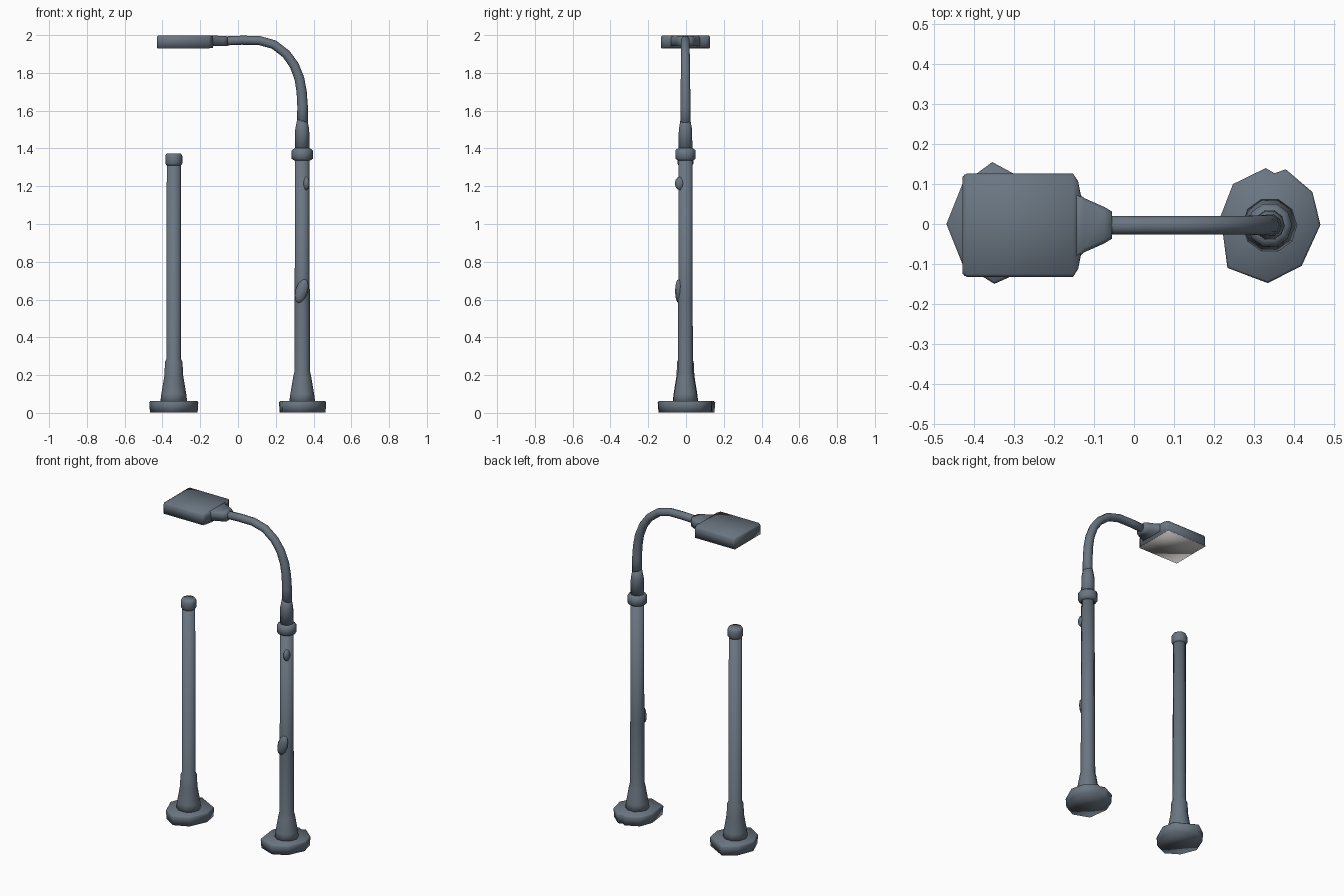
import bpy, bmesh, math
from mathutils import Vector

if "Cube" in bpy.data.objects:
    bpy.data.objects.remove(bpy.data.objects["Cube"])


def material(name, rgb):
    m = bpy.data.materials.new(name)
    m.diffuse_color = (*rgb, 1)
    m.use_nodes = True
    m.node_tree.nodes["Principled BSDF"].inputs["Base Color"].default_value = m.diffuse_color
    return m


METAL = material("slate metal", (0.145, 0.18, 0.22))
LENS = material("pale grey lens", (0.56, 0.53, 0.51))


def finish(name, bm, mat=METAL, angle=180):
    bmesh.ops.recalc_face_normals(bm, faces=bm.faces)
    me = bpy.data.meshes.new(name)
    bm.to_mesh(me)
    bm.free()
    me.materials.append(mat)
    ob = bpy.data.objects.new(name, me)
    bpy.context.collection.objects.link(ob)
    bpy.ops.object.select_all(action='DESELECT')
    bpy.context.view_layer.objects.active = ob
    ob.select_set(True)
    bpy.ops.object.shade_smooth_by_angle(angle=math.radians(angle))
    return ob


def loft(name, rings, mat=METAL, angle=180):
    """Skin a list of equal-length point rings and cap both ends."""
    bm = bmesh.new()
    vs = [[bm.verts.new(p) for p in r] for r in rings]
    n = len(vs[0])
    for a, b in zip(vs, vs[1:]):
        for i in range(n):
            bm.faces.new((a[i], a[(i + 1) % n], b[(i + 1) % n], b[i]))
    bm.faces.new(vs[0])
    bm.faces.new(vs[-1])
    return finish(name, bm, mat, angle)


def lathe(name, x, profile, sides=10):
    rings = []
    for r, z in profile:
        rings.append([(x + r * math.cos(math.tau * i / sides),
                       r * math.sin(math.tau * i / sides) - 0.003, z) for i in range(sides)])
    return loft(name, rings)


def foot(name, x, outline):
    """Irregular low-poly base plate with soft rims."""
    levels = [(0.97, 0.002), (1, 0.055), (0.96, 0.062)]
    loft(name, [[(x + px * s, py * s, z) for px, py in outline] for s, z in levels])


# Base plates
foot("short_post_base", -0.34, [(0.13, 0.0), (0.115, 0.085), (0.05, 0.12), (-0.015, 0.155), (-0.09, 0.10),
                                (-0.13, 0.0), (-0.09, -0.10), (-0.01, -0.15), (0.08, -0.11)])
foot("lamp_post_base", 0.34, [(0.127, -0.002), (0.107, 0.08), (0.04, 0.137), (0.012, 0.127), (-0.01, 0.14),
                              (-0.092, 0.10), (-0.123, 0.02), (-0.106, -0.11), (-0.005, -0.148), (0.08, -0.105)])

# Short post: flared foot, shaft and cap
lathe("short_post_shaft", -0.34, [(0.072, 0.05), (0.066, 0.10), (0.050, 0.195), (0.046, 0.27),
                                  (0.039, 0.285), (0.037, 1.33)])
lathe("short_post_cap", -0.34, [(0.038, 1.31), (0.045, 1.32), (0.045, 1.36), (0.038, 1.373)])

# Lamp post: flared foot, shaft, collar and sleeve
lathe("lamp_post_shaft", 0.34, [(0.070, 0.05), (0.063, 0.10), (0.047, 0.195), (0.042, 0.215),
                                (0.040, 0.60), (0.038, 1.36)])
lathe("lamp_post_collar", 0.34, [(0.040, 1.335), (0.056, 1.345), (0.056, 1.390), (0.040, 1.402)])
lathe("lamp_post_sleeve", 0.34, [(0.039, 1.38), (0.037, 1.50), (0.026, 1.56)])

# Curved arm swept along the path, tapering slightly to the lamp
path = [Vector((x, -0.003, z)) for x, z in [
    (0.341, 1.50), (0.342, 1.62), (0.337, 1.70), (0.325, 1.77), (0.298, 1.84),
    (0.255, 1.90), (0.19, 1.95), (0.11, 1.972), (0.02, 1.973), (-0.10, 1.968)]]
rings = []
for k, p in enumerate(path):
    t = (path[min(k + 1, len(path) - 1)] - path[max(k - 1, 0)]).normalized()
    side = t.cross(Vector((0, 1, 0)))
    r = 0.029 - 0.005 * min(1, k / 5)
    rings.append([p + side * r * math.cos(a) + Vector((0, r * math.sin(a), 0))
                  for a in (math.tau * i / 10 for i in range(10))])
loft("curved_arm", rings)


def slab(x, half_y, z0, z1, c):
    """Chamfered rectangular cross-section of the lamp at one x."""
    y0, y1 = -half_y - 0.003, half_y - 0.003
    return [(x, y0, z0), (x, y1, z0), (x, y1, z1 - c), (x, y1 - c, z1),
            (x, y0 + c, z1), (x, y0, z1 - c)]


# Lamp neck and lamp head
loft("lamp_neck", [slab(x, h, 1.943, z, 0.01) for x, h, z in
                   [(-0.055, 0.034, 1.993), (-0.075, 0.046, 1.996), (-0.125, 0.068, 1.997), (-0.15, 0.092, 1.997)]])
loft("lamp_head", [slab(x, h, 1.932, z, 0.008) for x, h, z in
                   [(-0.132, 0.07, 1.992), (-0.140, 0.110, 1.996), (-0.153, 0.130, 1.999),
                    (-0.418, 0.130, 1.999), (-0.429, 0.122, 1.993)]])

# Light panel on the underside
loft("lamp_lens", [[(x, y, z) for x, y in ((-0.426, -0.130), (-0.150, -0.130), (-0.150, 0.124), (-0.426, 0.124))]
                   for z in (1.929, 1.934)], LENS)


def bump(name, loc, size, tilt):
    bm = bmesh.new()
    bmesh.ops.create_uvsphere(bm, u_segments=8, v_segments=6, radius=1)
    bmesh.ops.scale(bm, vec=size, verts=bm.verts)
    ob = finish(name, bm)
    ob.location = loc
    ob.rotation_euler = (0, tilt, 0)


# Small latches on the front of the lamp post
bump("lower_latch", (0.337, -0.039, 0.645), (0.033, 0.019, 0.066), 0.3)
bump("upper_latch", (0.362, -0.033, 1.215), (0.017, 0.026, 0.036), 0.0)
